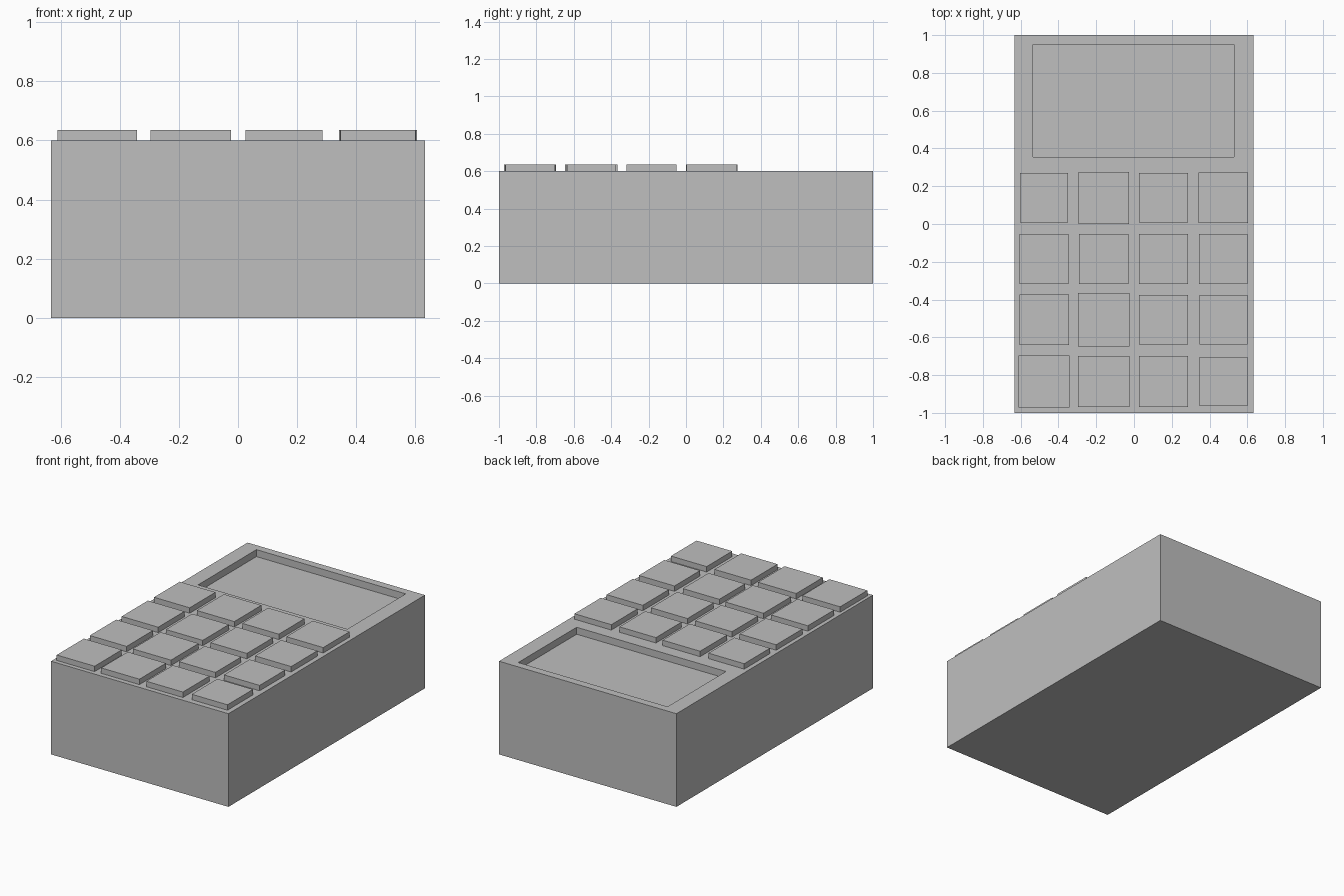
import bpy
import bmesh
from mathutils import Matrix, Vector

default_cube = bpy.data.objects.get("Cube")
if default_cube:
    bpy.data.objects.remove(default_cube, do_unlink=True)

# One plain grey for every part
GREY = (0.52, 0.52, 0.52, 1.0)
grey = bpy.data.materials.new("plain_grey")
grey.use_nodes = True
grey.diffuse_color = GREY
grey.node_tree.nodes["Principled BSDF"].inputs["Base Color"].default_value = GREY


def finish(bm, name):
    """Turn a bmesh into a flat-shaded grey object."""
    bmesh.ops.recalc_face_normals(bm, faces=bm.faces)
    mesh = bpy.data.meshes.new(name)
    bm.to_mesh(mesh)
    bm.free()
    mesh.materials.append(grey)
    part = bpy.data.objects.new(name, mesh)
    bpy.context.collection.objects.link(part)
    return part


def box(center, size):
    """Start a bmesh holding one box."""
    bm = bmesh.new()
    matrix = Matrix.Translation(center) @ Matrix.Diagonal((*size, 1))
    bmesh.ops.create_cube(bm, size=1, matrix=matrix)
    return bm


BODY_WIDTH, BODY_LENGTH, BODY_HEIGHT = 1.264, 2.0, 0.6
KEY_RISE = 0.035
SINK = 0.005

# Body with a sunken screen in the rear half of its top
screen_left, screen_right = -0.534, 0.53
screen_front, screen_back = 0.356, 0.95
screen_depth = 0.045

body = box((0, 0, BODY_HEIGHT / 2), (BODY_WIDTH, BODY_LENGTH, BODY_HEIGHT))
body.normal_update()
top = max(body.faces, key=lambda face: face.normal.z)
bmesh.ops.inset_region(body, faces=[top], thickness=0.1)
for vert in top.verts:
    vert.co.x = screen_left if vert.co.x < 0 else screen_right
    vert.co.y = screen_front if vert.co.y < 0 else screen_back
floor = bmesh.ops.extrude_discrete_faces(body, faces=[top])["faces"][0]
bmesh.ops.translate(body, verts=floor.verts, vec=Vector((0, 0, -screen_depth)))
finish(body, "body")

# Four by four raised keys, each cut to a slightly different size
columns = (-0.476, -0.16, 0.156, 0.473)
rows = {
    "rear": (0.138, (0.254, 0.267, 0.26, 0.263), (0.262, 0.275, 0.262, 0.268)),
    "upper": (-0.185, (0.26, 0.262, 0.26, 0.257), (0.266, 0.266, 0.266, 0.266)),
    "lower": (-0.507, (0.262, 0.272, 0.26, 0.254), (0.268, 0.282, 0.262, 0.26)),
    "front": (-0.834, (0.27, 0.272, 0.26, 0.254), (0.276, 0.27, 0.27, 0.26)),
}
column_names = ("outer_right", "inner_right", "inner_left", "outer_left")

for row_name, (y, widths, lengths) in rows.items():
    for column_name, x, width, length in zip(column_names, columns, widths, lengths):
        z = BODY_HEIGHT + (KEY_RISE - SINK) / 2
        key = box((x, y, z), (width, length, KEY_RISE + SINK))
        finish(key, f"key_{row_name}_{column_name}")
